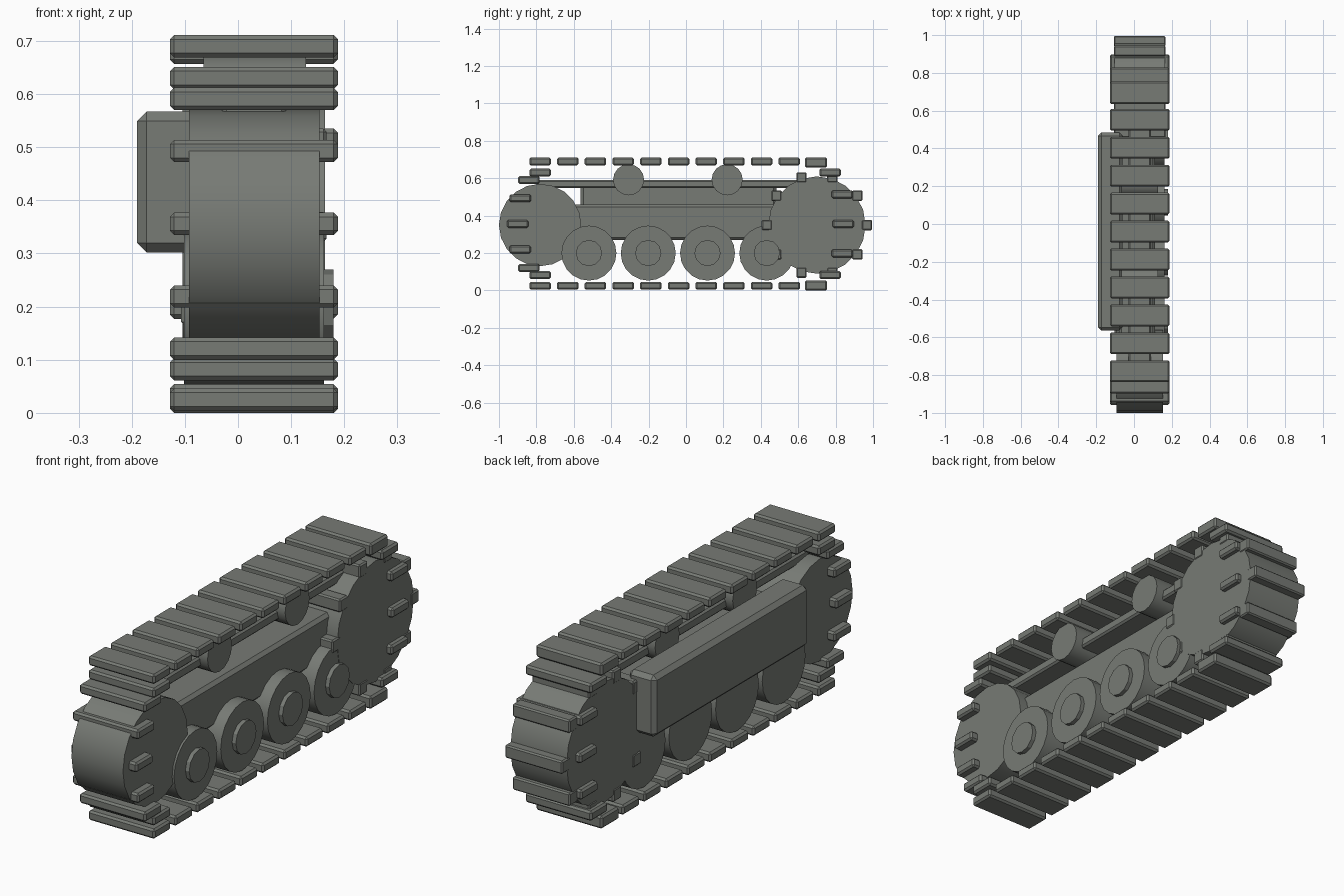
import bpy, math

if "Cube" in bpy.data.objects:
    bpy.data.objects.remove(bpy.data.objects["Cube"])

# dark grey-green paint shared by every part
paint = bpy.data.materials.new("dark_grey_paint")
paint.diffuse_color = (0.185, 0.197, 0.178, 1)
paint.use_nodes = True
paint.node_tree.nodes["Principled BSDF"].inputs["Base Color"].default_value = paint.diffuse_color


def box(name, x, y, z, bevel=0.008):
    """Bevelled box from (min, max) ranges."""
    bpy.ops.mesh.primitive_cube_add(size=1)
    ob = bpy.context.object
    ob.name = name
    ob.location = [(a + b) / 2 for a, b in (x, y, z)]
    ob.scale = [b - a for a, b in (x, y, z)]
    bpy.ops.object.transform_apply(location=False, rotation=False, scale=True)
    m = ob.modifiers.new("bevel", 'BEVEL')
    m.width = bevel
    m.segments = 1
    ob.data.materials.append(paint)
    return ob


def disc(name, x, y, z, r, sides):
    """Cylinder along x from x[0] to x[1]."""
    bpy.ops.mesh.primitive_cylinder_add(
        vertices=sides, radius=r, depth=x[1] - x[0],
        location=((x[0] + x[1]) / 2, y, z), rotation=(0, math.pi / 2, 0))
    ob = bpy.context.object
    ob.name = name
    ob.data.materials.append(paint)
    bpy.ops.object.shade_smooth_by_angle(angle=math.radians(28))
    return ob


def plate(name, y, z, length=0.115, height=0.042):
    box(name, (-0.128, 0.188), (y - length / 2, y + length / 2),
        (z - height / 2, z + height / 2))


# straight runs of track plates
for i in range(10):
    y = -0.78 + 0.148 * i
    plate("track_plate_top", y, 0.69)
    plate("track_plate_bottom", y, 0.025)
plate("track_end_plate_top", 0.695, 0.684, 0.12, 0.054)
plate("track_end_plate_bottom", 0.695, 0.027, 0.12, 0.054)

# plates wrapping both ends, mirrored about the mid height
mid = 0.356
for s in (-1, 1):
    for y, dz in ((-0.78, 0.274), (-0.84, 0.235), (-0.887, 0.137)):
        plate("track_plate_front", y, mid + s * dz)
    for y, dz in ((0.77, 0.274), (0.835, 0.158)):
        plate("track_plate_rear", y, mid + s * dz)
plate("track_plate_front", -0.90, mid)
plate("track_plate_rear", 0.84, mid)

# front idler and rear sprocket with teeth
disc("idler_wheel", (-0.092, 0.153), -0.78, 0.35, 0.22, 20)
disc("sprocket", (-0.104, 0.1635), 0.70, 0.35, 0.26, 20)
for i in range(10):
    a = math.radians(36 * i)
    y, z, h = 0.70 + 0.267 * math.cos(a), 0.35 + 0.267 * math.sin(a), 0.028
    box("sprocket_tooth", (-0.107, 0.1665), (y - h, y + h), (z - h, z + h), 0.006)

# road wheels with outer hubs
for i in range(4):
    y = -0.519 + 0.317 * i
    disc("road_wheel", (-0.102, 0.162), y, 0.2, 0.147, 20)
    disc("road_wheel_hub", (0.12, 0.18), y, 0.2, 0.07, 12)

# return rollers
for y in (-0.307, 0.22):
    disc("return_roller", (-0.065, 0.128), y, 0.592, 0.083, 16)

# frame, upper rail and inner side panel
box("track_frame", (-0.08, 0.11), (-0.70, 0.60), (0.27, 0.46), 0.014)
box("upper_rail", (-0.03, 0.09), (-0.80, 0.62), (0.547, 0.592), 0.008)
box("inner_side_panel", (-0.19, -0.06), (-0.565, 0.485), (0.302, 0.567), 0.018)
